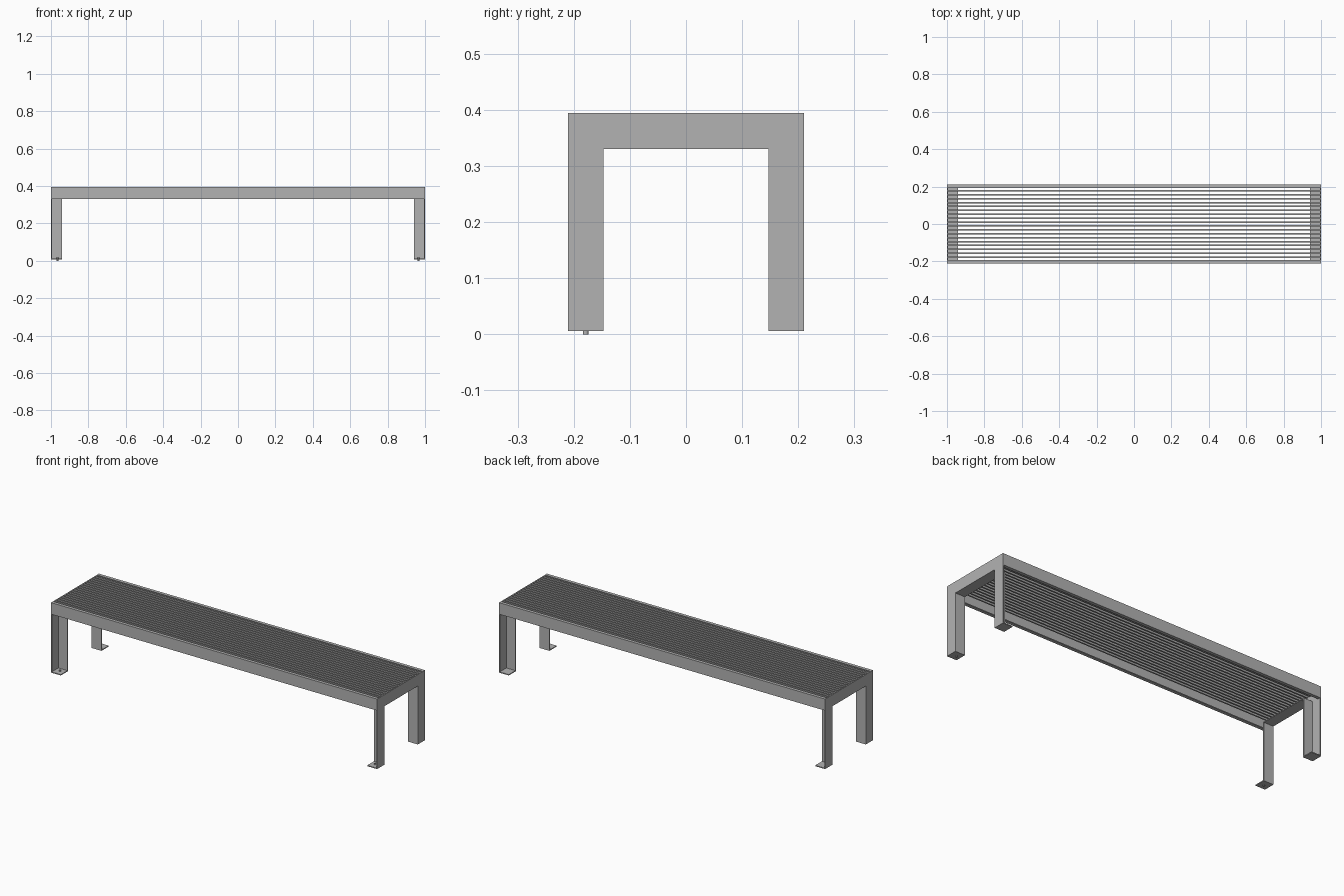
import bpy
import bmesh
from mathutils import Matrix, Vector

cube = bpy.data.objects.get("Cube")
if cube:
    bpy.data.objects.remove(cube, do_unlink=True)

# One metal finish
steel = bpy.data.materials.new("light grey steel")
steel.use_nodes = True
grey = (0.45, 0.45, 0.45, 1)
steel.diffuse_color = grey
steel.node_tree.nodes["Principled BSDF"].inputs["Base Color"].default_value = grey

HALF_L, HALF_W = 1.0, 0.21      # bench half length and half width
BASE, UNDER, TOP = 0.006, 0.33, 0.394
BAND = 0.063                    # width of legs and rails
T = 0.005                       # sheet thickness
INNER = HALF_W - BAND


def finish(bm, name):
    bmesh.ops.recalc_face_normals(bm, faces=bm.faces)
    mesh = bpy.data.meshes.new(name)
    bm.to_mesh(mesh)
    bm.free()
    mesh.materials.append(steel)
    obj = bpy.data.objects.new(name, mesh)
    bpy.context.scene.collection.objects.link(obj)
    return obj


def box(name, x, y, z):
    """Box from (min, max) ranges on each axis."""
    bm = bmesh.new()
    size = Vector((abs(r[1] - r[0]) for r in (x, y, z)))
    mid = Vector(((r[0] + r[1]) / 2 for r in (x, y, z)))
    bmesh.ops.create_cube(bm, size=1, matrix=Matrix.Translation(mid) @ Matrix.Diagonal(size.to_4d()))
    return finish(bm, name)


def extrude(name, points, offset):
    """Solid from a flat outline pushed along an offset."""
    bm = bmesh.new()
    face = bm.faces.new([bm.verts.new(p) for p in points])
    moved = bmesh.ops.extrude_face_region(bm, geom=[face])["geom"]
    bmesh.ops.translate(bm, vec=offset, verts=[v for v in moved if isinstance(v, bmesh.types.BMVert)])
    # keep the starting outline as the closing cap
    if not face.is_valid:
        bmesh.ops.holes_fill(bm, edges=[e for e in bm.edges if e.is_boundary])
    return finish(bm, name)


for sx, side in ((1, "left"), (-1, "right")):
    outer, inner = sx * HALF_L, sx * (HALF_L - 0.06)

    # Arch-shaped end plate
    arch = [(-HALF_W, BASE), (-HALF_W, TOP), (HALF_W, TOP), (HALF_W, BASE),
            (INNER, BASE), (INNER, UNDER), (-INNER, UNDER), (-INNER, BASE)]
    extrude(f"{side}_end_plate", [(outer, y, z) for y, z in arch], (-sx * T, 0, 0))

    # Folded ledge beneath the slats
    box(f"{side}_slat_ledge", (outer, inner), (-INNER - T, INNER + T), (UNDER, UNDER + T))

    for sy, end in ((-1, "front"), (1, "back")):
        # Folded inner leg face and foot
        box(f"{end}_{side}_leg_return", (outer, inner), (sy * INNER, sy * (INNER + T)), (BASE, UNDER))
        box(f"{end}_{side}_foot", (outer, inner), (sy * INNER, sy * HALF_W), (BASE, BASE + T))

    # Levelling pin through the front foot
    bm = bmesh.new()
    bmesh.ops.create_cone(bm, cap_ends=True, segments=16, radius1=0.005, radius2=0.005, depth=0.018,
                          matrix=Matrix.Translation((sx * 0.966, -0.179, 0.009)))
    pin = finish(bm, f"front_{side}_pin")
    for poly in pin.data.polygons:
        poly.use_smooth = abs(poly.normal.z) < 0.5

# Channel-shaped long rails, open towards the middle
for sy, end in ((-1, "front"), (1, "back")):
    lip = HALF_W - 0.018
    channel = [(lip, TOP), (HALF_W, TOP), (HALF_W, UNDER), (lip, UNDER),
               (lip, UNDER + T), (HALF_W - T, UNDER + T), (HALF_W - T, TOP - T), (lip, TOP - T)]
    x = HALF_L - T
    extrude(f"{end}_rail", [(-x, sy * y, z) for y, z in channel], (2 * x, 0, 0))

# Thin seat slats standing on edge
COUNT, PITCH = 18, 0.0208
for i in range(COUNT):
    y = (i - (COUNT - 1) / 2) * PITCH
    box(f"seat_slat_{i + 1}", (-HALF_L + T, HALF_L - T), (y - 0.004, y + 0.004), (TOP - 0.025, TOP))
